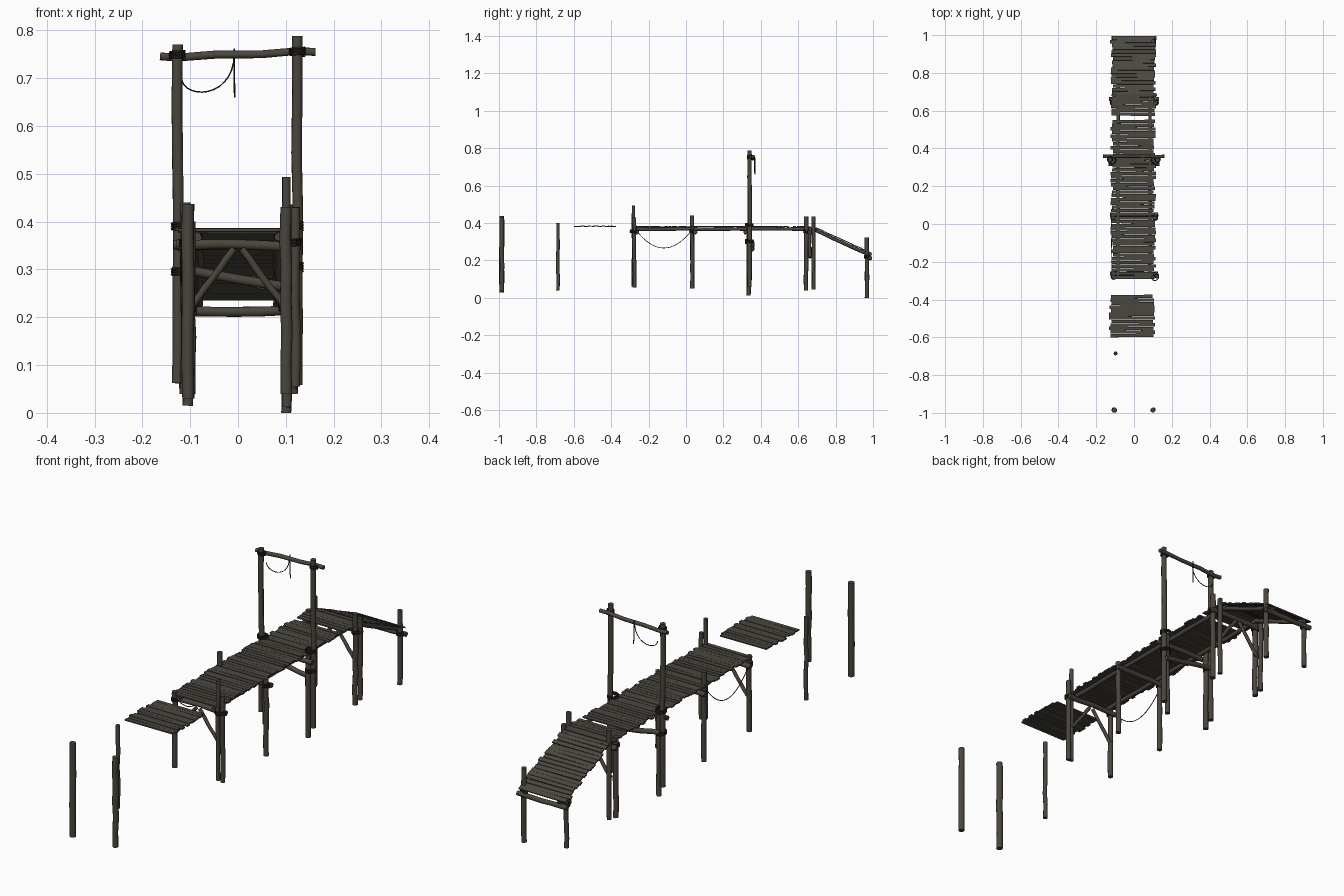
import bpy, bmesh, math, random
from mathutils import Vector, Matrix

if "Cube" in bpy.data.objects:
    bpy.data.objects.remove(bpy.data.objects["Cube"])

random.seed(7)


def material(name, rgb):
    m = bpy.data.materials.new(name)
    m.diffuse_color = (*rgb, 1)
    m.use_nodes = True
    m.node_tree.nodes["Principled BSDF"].inputs["Base Color"].default_value = m.diffuse_color
    return m


POST = material("weathered post wood", (0.070, 0.061, 0.047))
PLANK = material("grey plank wood", (0.070, 0.064, 0.051))
ROPE = material("dark rope", (0.026, 0.023, 0.019))


def finish(bm, name, mat, smooth=True):
    bmesh.ops.recalc_face_normals(bm, faces=bm.faces)
    me = bpy.data.meshes.new(name)
    bm.to_mesh(me)
    bm.free()
    me.materials.append(mat)
    if smooth:
        me.shade_smooth()
        me.set_sharp_from_angle(angle=math.radians(48))
    ob = bpy.data.objects.new(name, me)
    bpy.context.collection.objects.link(ob)
    return ob


def tube(name, pts, r, mat=POST, sides=10, rough=0.06):
    """Round bar along a path with slightly uneven rings."""
    pts = [Vector(p) for p in pts]
    bm = bmesh.new()
    rings = []
    for i, p in enumerate(pts):
        d = (pts[min(i + 1, len(pts) - 1)] - pts[max(i - 1, 0)]).normalized()
        ref = Vector((1, 0, 0)) if abs(d.x) < 0.8 else Vector((0, 0, 1))
        u = d.cross(ref).normalized()
        v = d.cross(u)
        ring = []
        for k in range(sides):
            a = 2 * math.pi * k / sides
            rr = r * (1 + random.uniform(-rough, rough))
            ring.append(bm.verts.new(p + u * rr * math.cos(a) + v * rr * math.sin(a)))
        rings.append(ring)
    for a, b in zip(rings, rings[1:]):
        for k in range(sides):
            bm.faces.new((a[k], a[(k + 1) % sides], b[(k + 1) % sides], b[k]))
    bm.faces.new(rings[0])
    bm.faces.new(rings[-1])
    return finish(bm, name, mat)


def log(name, a, b, r, wobble=0.002, n=6):
    """Straight log, slightly crooked, with worn ends."""
    a, b = Vector(a), Vector(b)
    pts = []
    for i in range(n + 1):
        w = wobble if 0 < i < n else 0
        pts.append(a.lerp(b, i / n) + Vector([random.uniform(-w, w) for _ in range(3)]))
    return tube(name, pts, r)


def lashing(name, x, y, z, r, turns=3):
    """Rope wound round a post."""
    pts = []
    for i in range(turns * 12 + 1):
        a = i * math.pi / 6
        pts.append((x + r * math.cos(a), y + r * math.sin(a), z + (i / 12 - turns / 2) * 0.0055))
    return tube(name, pts, 0.003, ROPE, 5, 0)


def rope(name, a, b, sag, r=0.0017, n=16):
    a, b = Vector(a), Vector(b)
    pts = [a.lerp(b, i / n) - Vector((0, 0, sag * 4 * (i / n) * (1 - i / n))) for i in range(n + 1)]
    return tube(name, pts, r, ROPE, 6, 0)


def planks(name, start, end, x0, x1, pitch=0.0195, skip=()):
    """Row of uneven boards from start to end, each given as (y, z)."""
    (ya, za), (yb, zb) = start, end
    length = math.hypot(yb - ya, zb - za)
    tilt = math.atan2(zb - za, yb - ya)
    n = round(length / pitch)
    bm = bmesh.new()
    for i in range(n):
        if i in skip:
            continue
        t = (i + 0.5) / n
        l = x0 + random.uniform(-0.008, 0.007)
        r = x1 + random.uniform(-0.007, 0.008)
        m = (Matrix.Translation(((l + r) / 2, ya + (yb - ya) * t, za + (zb - za) * t + random.uniform(-0.001, 0.001)))
             @ Matrix.Rotation(tilt + random.uniform(-0.04, 0.04), 4, 'X')
             @ Matrix.Rotation(random.uniform(-0.013, 0.013), 4, 'Z')
             @ Matrix.Diagonal((r - l, length / n * random.uniform(0.86, 0.97), 0.0055, 1)))
        bmesh.ops.create_cube(bm, size=1, matrix=m)
    return finish(bm, name, PLANK, False)


# Posts: name, x, y, bottom, top, radius
for name, x, y, z0, z1, r in [
    ("lone_front_post_left", -0.104, -0.985, 0.03, 0.437, 0.0135),
    ("lone_front_post_right", 0.101, -0.985, 0.04, 0.43, 0.0125),
    ("lone_second_post", -0.098, -0.685, 0.04, 0.40, 0.009),
    ("deck_end_post_left", -0.108, -0.28, 0.06, 0.39, 0.011),
    ("deck_end_post_tall", 0.101, -0.28, 0.06, 0.493, 0.009),
    ("deck_end_post_right", 0.120, -0.276, 0.055, 0.43, 0.010),
    ("middle_post_left", -0.110, 0.033, 0.05, 0.44, 0.011),
    ("middle_post_right", 0.112, 0.033, 0.05, 0.385, 0.011),
    ("gate_post_left", -0.127, 0.34, 0.062, 0.77, 0.0115),
    ("gate_post_right", 0.124, 0.34, 0.058, 0.788, 0.0115),
    ("gate_support_left", -0.105, 0.335, 0.015, 0.385, 0.011),
    ("gate_support_right", 0.102, 0.335, 0.012, 0.385, 0.011),
    ("ramp_top_post_left_a", -0.112, 0.642, 0.04, 0.39, 0.0115),
    ("ramp_top_post_right_a", 0.115, 0.642, 0.04, 0.435, 0.0115),
    ("ramp_top_post_left_b", -0.108, 0.682, 0.045, 0.435, 0.010),
    ("ramp_top_post_right_b", 0.110, 0.682, 0.045, 0.40, 0.010),
    ("ramp_foot_post_left", -0.102, 0.967, 0.03, 0.24, 0.010),
    ("ramp_foot_post_right", 0.101, 0.967, 0.0, 0.322, 0.011),
]:
    log(name, (x, y, z0), (x, y, z1), r)

# Stringers under the deck and the ramp
for side, s in (("left", -1), ("right", 1)):
    log("deck_stringer_" + side, (s * 0.085, -0.29, 0.368), (s * 0.085, 0.70, 0.368), 0.009, n=10)
    log("ramp_stringer_" + side, (s * 0.082, 0.68, 0.367), (s * 0.082, 0.99, 0.226), 0.009)

# Cross beams: name, y, z left, z right, half length
for name, y, zl, zr, hx in [
    ("deck_end_beam", -0.262, 0.352, 0.350, 0.128),
    ("middle_beam", 0.05, 0.350, 0.352, 0.128),
    ("gate_lower_beam", 0.318, 0.352, 0.350, 0.135),
    ("gate_slanted_beam", 0.355, 0.300, 0.258, 0.125),
    ("ramp_top_beam", 0.662, 0.350, 0.352, 0.132),
    ("ramp_foot_beam", 0.985, 0.212, 0.214, 0.12),
]:
    log(name, (-hx, y, zl), (hx, y, zr), 0.0105)

# Gate top beam, gently bent
tube("gate_top_beam", [(-0.163, 0.358, 0.746), (-0.13, 0.358, 0.743), (-0.05, 0.359, 0.749),
                       (0.05, 0.359, 0.750), (0.12, 0.358, 0.756), (0.162, 0.358, 0.755)], 0.0085)

# Diagonal braces
for y, tag in ((-0.275, "deck_end"), (0.662, "ramp_top")):
    for side, s in (("left", -1), ("right", 1)):
        log(f"{tag}_brace_{side}", (s * 0.103, y, 0.215), (s * 0.008, y, 0.343), 0.0075, 0.001)

# Walking boards
planks("deck_planks", (-0.292, 0.381), (0.69, 0.381), -0.118, 0.110, skip=(43,))
planks("ramp_planks", (0.685, 0.379), (0.994, 0.238), -0.118, 0.110)
planks("loose_planks", (-0.60, 0.383), (-0.375, 0.383), -0.126, 0.105)

# Rope lashings at the joints
for i, (x, y, z, r) in enumerate([
    (-0.108, -0.28, 0.355, 0.013), (0.110, -0.278, 0.355, 0.021),
    (-0.110, 0.033, 0.355, 0.0135), (0.112, 0.033, 0.355, 0.0135),
    (-0.117, 0.338, 0.39, 0.021), (0.114, 0.338, 0.39, 0.021),
    (-0.117, 0.338, 0.295, 0.021), (0.114, 0.338, 0.305, 0.021),
    (-0.127, 0.343, 0.748, 0.015), (0.124, 0.343, 0.755, 0.015),
    (-0.112, 0.642, 0.355, 0.014), (0.115, 0.642, 0.355, 0.014),
    (-0.102, 0.967, 0.217, 0.0135), (0.101, 0.967, 0.220, 0.0135),
]):
    lashing(f"lashing_{i + 1}", x, y, z, r)

# Hanging ropes
rope("deck_side_rope", (-0.118, -0.27, 0.365), (-0.120, 0.03, 0.36), 0.096)
arc = [(-0.063 - 0.055 * math.cos(t * math.pi / 14), 0.364,
        0.70 + 0.05 * (t / 14) ** 3 - 0.034 * math.sin(t * math.pi / 14)) for t in range(15)]
tube("gate_rope", arc, 0.0017, ROPE, 6, 0)
tube("gate_rope_end", [(-0.008, 0.368, 0.762), (-0.008, 0.369, 0.72), (-0.007, 0.369, 0.66)], 0.002, ROPE, 6, 0)
